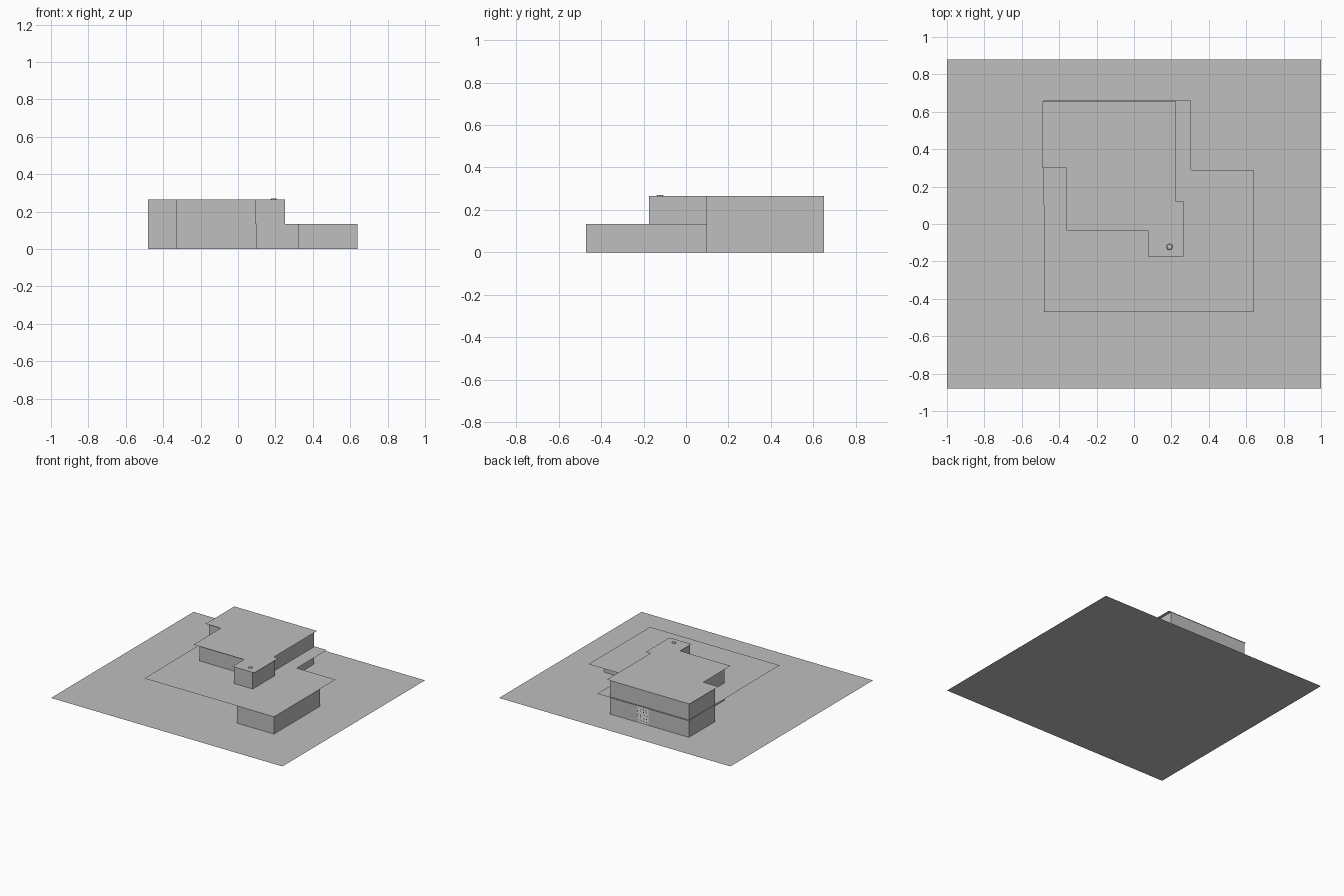
import bpy
import bmesh
import random

if "Cube" in bpy.data.objects:
    bpy.data.objects.remove(bpy.data.objects["Cube"], do_unlink=True)

random.seed(4)
STOREY, ROOF = 0.135, 0.265
BACK = 0.65


def material(name, value):
    mat = bpy.data.materials.new(name)
    mat.use_nodes = True
    colour = (value, value, value, 1)
    mat.diffuse_color = colour
    mat.node_tree.nodes["Principled BSDF"].inputs["Base Color"].default_value = colour
    return mat


grey = material("plain grey", 0.52)
white = material("door white", 0.9)
dark = material("dark grey", 0.04)


def finish(name, bm, mat):
    mesh = bpy.data.meshes.new(name)
    bm.to_mesh(mesh)
    bm.free()
    mesh.materials.append(mat)
    obj = bpy.data.objects.new(name, mesh)
    bpy.context.scene.collection.objects.link(obj)
    return obj


def slab(name, outline, z, mat=grey):
    """Paper-thin horizontal sheet."""
    bm = bmesh.new()
    bm.faces.new([bm.verts.new((x, y, z)) for x, y in outline])
    return finish(name, bm, mat)


def walls(name, outline, z0, z1, gap=None):
    """Wall sheets around a plan; the segment numbered gap is left open."""
    bm = bmesh.new()
    low = [bm.verts.new((x, y, z0)) for x, y in outline]
    high = [bm.verts.new((x, y, z1)) for x, y in outline]
    for i in range(len(outline)):
        j = (i + 1) % len(outline)
        if i != gap:
            bm.faces.new((low[i], low[j], high[j], high[i]))
    return finish(name, bm, grey)


def rectangle(x0, y0, x1, y1):
    return [(x0, y0), (x1, y0), (x1, y1), (x0, y1)]


# Site
slab("ground", rectangle(-1, -0.88, 1, 0.88), 0)

# Storeys share the rear and left side of the plan
side = [(-0.48, BACK), (-0.48, 0.33), (-0.33, 0.33), (-0.33, -0.005)]
lower = [(0.1, -0.005), (0.1, -0.175), (0.32, -0.175), (0.32, -0.47),
         (0.64, -0.47), (0.64, 0.1), (0.2, 0.1), (0.2, BACK)]
doorway = [(-0.03, BACK), (-0.13, BACK)]
plan = side + lower + doorway
walls("lower_walls", plan, 0, STOREY, gap=len(plan) - 2)

upper = [(0.09, -0.005), (0.09, -0.175), (0.25, -0.175), (0.25, 0.1),
         (0.2, 0.1), (0.2, BACK)]
walls("upper_walls", side + upper, STOREY, ROOF)

# Overhanging roofs
slab("lower_roof", [(-0.48, -0.47), (0.64, -0.47), (0.64, 0.29), (0.305, 0.29),
                    (0.305, 0.66), (-0.485, 0.66)], STOREY)
slab("upper_roof", [(-0.49, 0.655), (-0.49, 0.3), (-0.36, 0.3), (-0.36, -0.035),
                    (0.075, -0.035), (0.075, -0.175), (0.265, -0.175),
                    (0.265, 0.12), (0.225, 0.12), (0.225, 0.655)], ROOF)


def upright(bm, x0, x1, z0, z1, y):
    corners = [(x1, z0), (x0, z0), (x0, z1), (x1, z1)]
    bm.faces.new([bm.verts.new((x, y, z)) for x, z in corners])


# Rear door with small dark studs
bm = bmesh.new()
upright(bm, -0.13, -0.03, 0, STOREY, BACK - 0.002)
finish("rear_door", bm, white)

bm = bmesh.new()
for column in range(4):
    for row in range(5):
        x = -0.117 + column * 0.024 + random.uniform(-0.004, 0.004)
        z = 0.018 + row * 0.022 + random.uniform(-0.004, 0.004)
        upright(bm, x, x + 0.008, z, z + 0.008, BACK)
finish("door_studs", bm, dark)

# Low vent on the upper roof
bm = bmesh.new()
bmesh.ops.create_cone(bm, cap_ends=True, segments=8, radius1=0.017,
                      radius2=0.014, depth=0.005)
vent = finish("roof_vent", bm, grey)
vent.location = (0.19, -0.122, ROOF + 0.0025)
